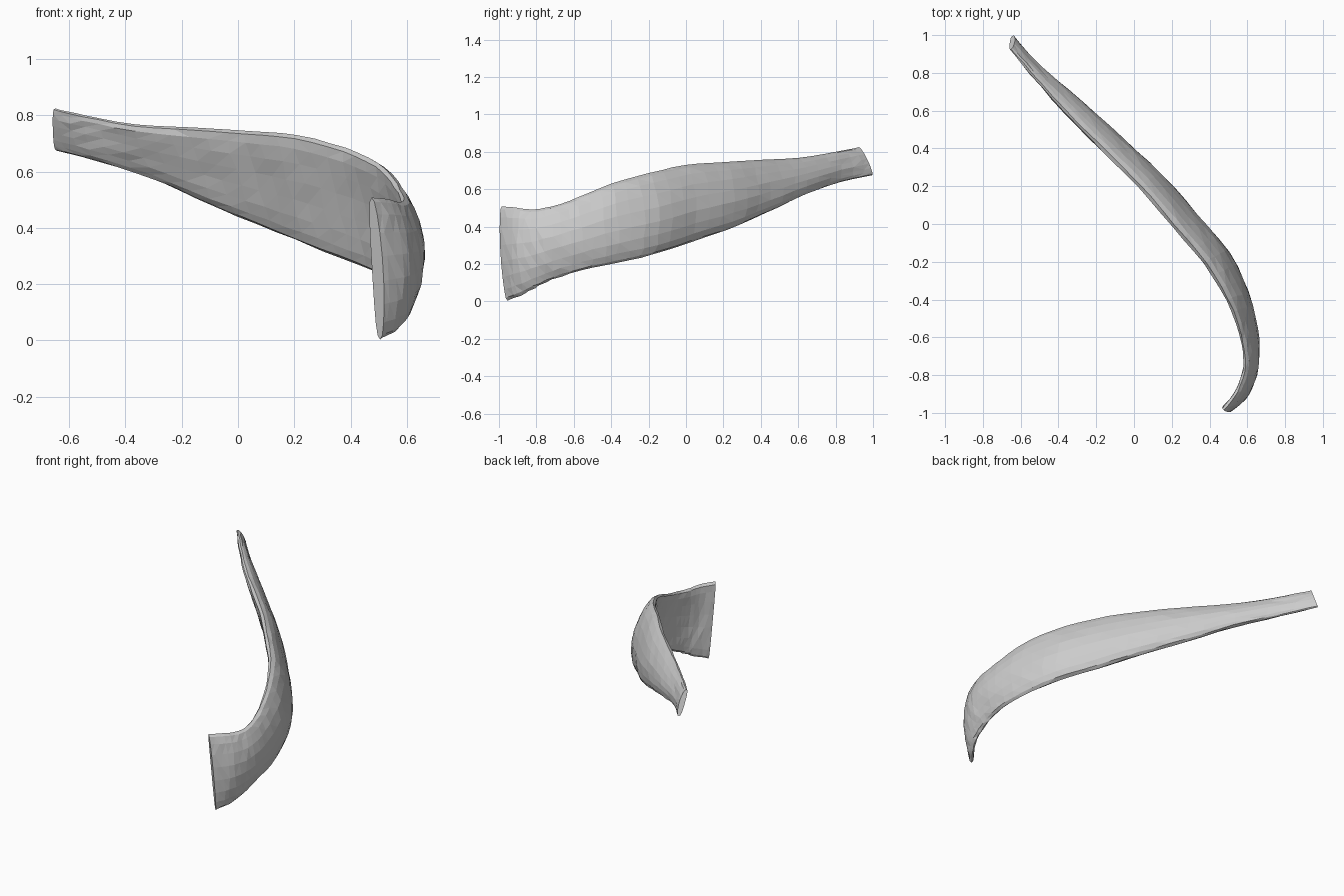
import bpy, bmesh, math, random
from mathutils import Vector

if "Cube" in bpy.data.objects:
    bpy.data.objects.remove(bpy.data.objects["Cube"])

random.seed(4)

# Stations: upper edge xyz, lower edge xyz, half thickness, outward bulge
STATIONS = [
    (-.65, .925, .825, -.645, .995, .675, .018, .004),
    (-.54, .80, .80, -.50, .82, .638, .028, .006),
    (-.36, .60, .768, -.28, .62, .565, .040, .012),
    (-.16, .40, .757, -.07, .42, .47, .045, .018),
    (.03, .21, .745, .14, .22, .385, .048, .022),
    (.21, .00, .73, .31, .02, .315, .050, .026),
    (.38, -.20, .685, .475, -.18, .25, .048, .030),
    (.50, -.40, .63, .57, -.38, .205, .040, .033),
    (.565, -.58, .555, .61, -.56, .165, .034, .034),
    (.59, -.72, .508, .605, -.71, .118, .032, .034),
    (.575, -.82, .492, .59, -.81, .07, .032, .030),
    (.535, -.91, .502, .555, -.89, .03, .032, .022),
    (.475, -.985, .508, .505, -.955, .003, .026, .008),
]
STEPS, SIDES = 3, 18


def catmull(a, b, c, d, t):
    return 0.5 * (2 * b + (c - a) * t + (2 * a - 5 * b + 4 * c - d) * t * t
                  + (3 * b - a - 3 * c + d) * t ** 3)


# Smoothly interpolate the stations
rows = []
n = len(STATIONS)
for i in range(n - 1):
    quad = [STATIONS[max(0, min(n - 1, i + k))] for k in (-1, 0, 1, 2)]
    for s in range(STEPS):
        rows.append([catmull(*v, s / STEPS) for v in zip(*quad)])
rows.append(list(STATIONS[-1]))

# Loft a bowed, rounded blade section along the stations
bm = bmesh.new()
rings = []
for i, r in enumerate(rows):
    p, q = rows[max(0, i - 1)], rows[min(len(rows) - 1, i + 1)]
    tangent = Vector((q[0] + q[3] - p[0] - p[3], q[1] + q[4] - p[1] - p[4], 0)).normalized()
    outward = Vector((-tangent.y, tangent.x, 0))
    top, low = Vector(r[0:3]), Vector(r[3:6])
    ring = []
    for k in range(SIDES):
        a = 2 * math.pi * k / SIDES
        u = (1 - math.cos(a)) / 2
        side = math.copysign(abs(math.sin(a)) ** 0.8, math.sin(a))
        bow = r[7] * math.sin(math.pi * u)
        co = top.lerp(low, u) + outward * (bow + r[6] * side)
        # slightly uneven, carved surface
        if 0 < i < len(rows) - 1:
            co += outward * random.uniform(-.0025, .0025)
            co += tangent * random.uniform(-.008, .008)
        ring.append(bm.verts.new(co))
    rings.append(ring)
for a, b in zip(rings, rings[1:]):
    for k in range(SIDES):
        j = (k + 1) % SIDES
        bm.faces.new((a[k], a[j], b[j], b[k]))

# Rear cut end, and front end with a softened rim
bm.faces.new(rings[0])
front = bm.faces.new(rings[-1])
inset = bmesh.ops.inset_region(bm, faces=[front], thickness=.012, depth=.012)
bmesh.ops.triangulate(bm, faces=bm.faces[:])
bmesh.ops.recalc_face_normals(bm, faces=bm.faces[:])

mesh = bpy.data.meshes.new("curved_blade")
bm.to_mesh(mesh)
bm.free()
blade = bpy.data.objects.new("curved_blade", mesh)
bpy.context.collection.objects.link(blade)

grey = bpy.data.materials.new("light_grey")
grey.diffuse_color = (.6, .6, .6, 1)
grey.use_nodes = True
grey.node_tree.nodes["Principled BSDF"].inputs["Base Color"].default_value = grey.diffuse_color
mesh.materials.append(grey)
